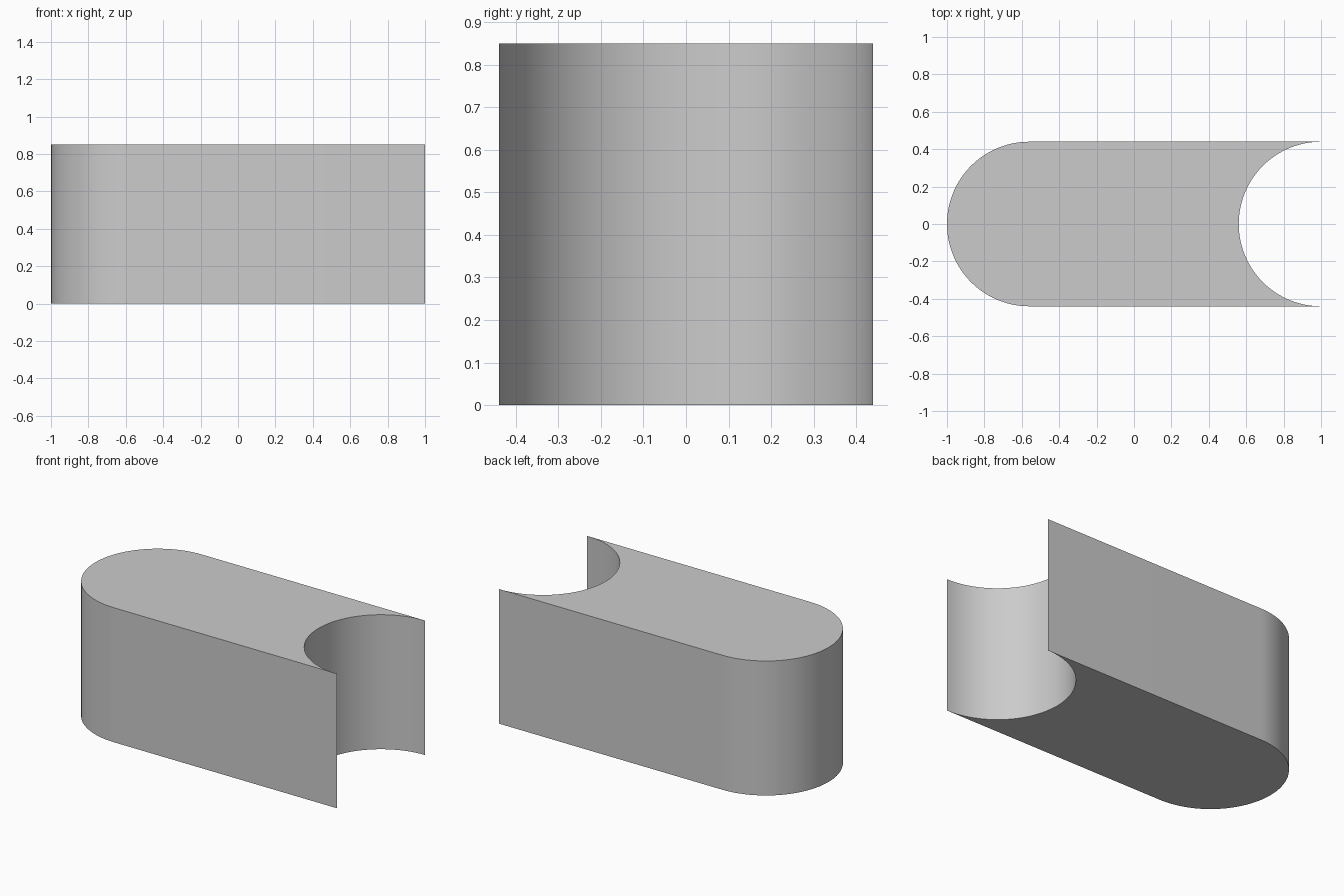
import bpy, bmesh
from math import pi, sin, cos

cube = bpy.data.objects.get("Cube")
if cube:
    bpy.data.objects.remove(cube, do_unlink=True)

RADIUS, HEIGHT, STEPS = 0.44, 0.85, 48

grey = bpy.data.materials.new("plain grey")
grey.use_nodes = True
colour = (0.6, 0.6, 0.6, 1)
grey.diffuse_color = colour
grey.node_tree.nodes["Principled BSDF"].inputs["Base Color"].default_value = colour


def arc(cx, start, end):
    """Points on a circular arc centred on the x axis."""
    angles = [start + (end - start) * i / STEPS for i in range(STEPS + 1)]
    return [(cx + RADIUS * cos(a), RADIUS * sin(a), 0) for a in angles]


# Outline: rounded end on the right, matching concave notch on the left
outline = arc(RADIUS - 1, pi / 2, 3 * pi / 2) + arc(1, 3 * pi / 2, pi / 2)

bm = bmesh.new()
base = bm.faces.new([bm.verts.new(p) for p in outline])
top = bmesh.ops.extrude_face_region(bm, geom=[base])["geom"]
bmesh.ops.translate(bm, vec=(0, 0, HEIGHT),
                    verts=[v for v in top if isinstance(v, bmesh.types.BMVert)])
bmesh.ops.recalc_face_normals(bm, faces=bm.faces)

mesh = bpy.data.meshes.new("notched_block")
bm.to_mesh(mesh)
bm.free()
mesh.materials.append(grey)
block = bpy.data.objects.new("notched_block", mesh)
bpy.context.collection.objects.link(block)

# Smooth the curved walls, keep the rims and tips crisp
bpy.ops.object.select_all(action="DESELECT")
block.select_set(True)
bpy.context.view_layer.objects.active = block
bpy.ops.object.shade_smooth_by_angle(angle=pi / 6)
